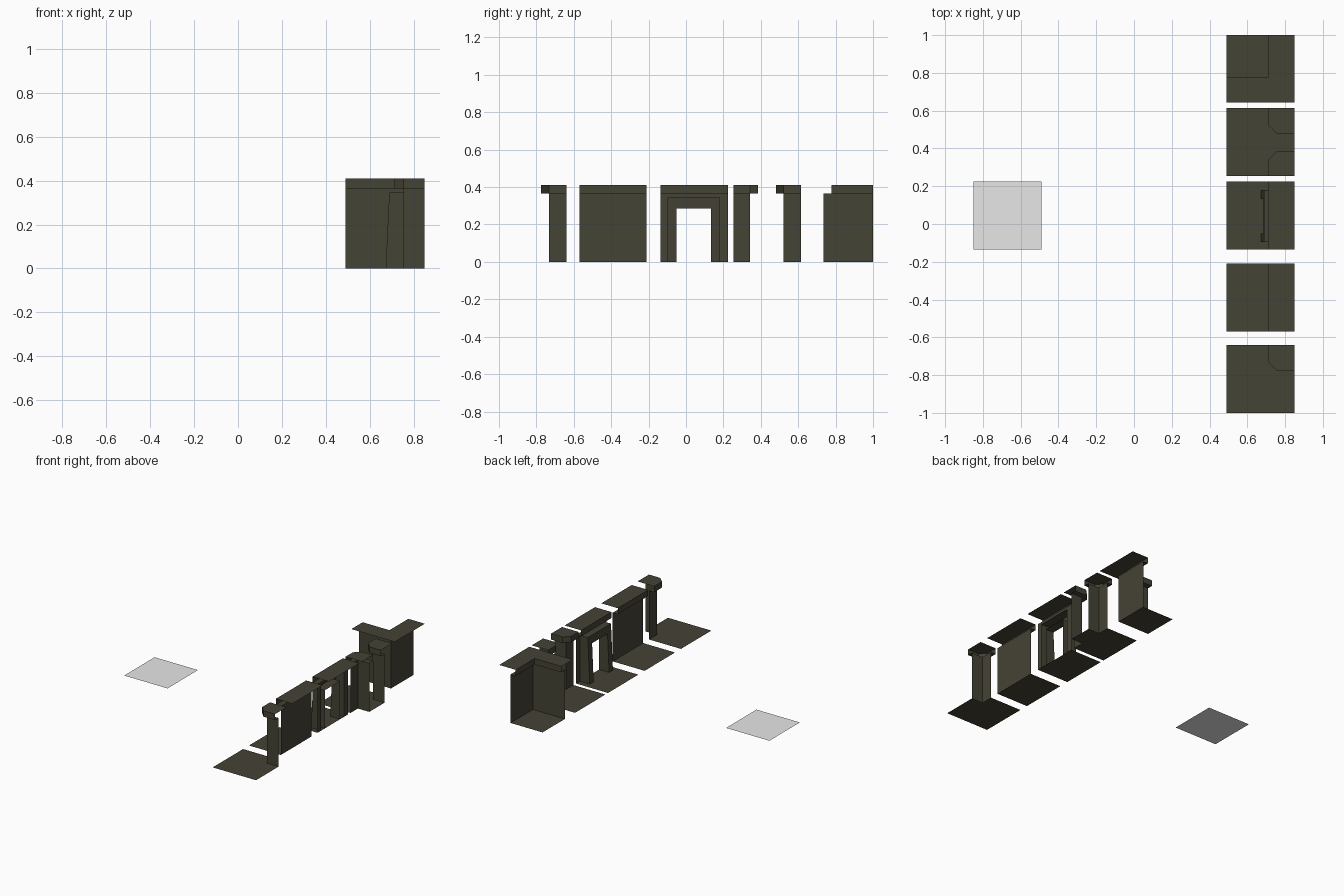
import bpy, bmesh
from mathutils import Vector

if "Cube" in bpy.data.objects:
    bpy.data.objects.remove(bpy.data.objects["Cube"])

def material(name, col):
    m = bpy.data.materials.new(name)
    m.diffuse_color = (*col, 1)
    m.use_nodes = True
    m.node_tree.nodes["Principled BSDF"].inputs["Base Color"].default_value = m.diffuse_color
    return m

STONE = material("dark olive stone", (0.060, 0.056, 0.036))
GREY = material("pale grey", (0.8, 0.8, 0.8))

X0, XW, XC, X1 = 0.49, 0.755, 0.713, 0.85     # floor edge, wall, cap lip, outer edge
LIP, TOP = 0.365, 0.41                        # cap underside and top heights
D = XW - XC                                   # overhang

def face(bm, pts, toward):
    """Polygon whose normal points along 'toward'."""
    f = bm.faces.new([bm.verts.new(p) for p in pts])
    f.normal_update()
    if f.normal.dot(Vector(toward)) < 0:
        f.normal_flip()

def flat(bm, pts, z, up=1):
    face(bm, [(x, y, z) for x, y in pts], (0, 0, up))

def ribbon(bm, path, z0, z1):
    """Vertical strip facing the right-hand side of the path."""
    for (ax, ay), (bx, by) in zip(path, path[1:]):
        face(bm, [(ax, ay, z0), (bx, by, z0), (bx, by, z1), (ax, ay, z1)],
             (by - ay, ax - bx, 0))

def finish(bm, name, mat=STONE):
    bmesh.ops.remove_doubles(bm, verts=bm.verts, dist=1e-4)
    me = bpy.data.meshes.new(name)
    bm.to_mesh(me)
    bm.free()
    me.materials.append(mat)
    bpy.context.collection.objects.link(bpy.data.objects.new(name, me))

def cap(bm, base, lip, outer):
    """Overhanging ledge: underside, front edge and flat top."""
    flat(bm, lip + base[::-1], LIP, -1)
    ribbon(bm, lip, LIP, TOP)
    flat(bm, lip + outer, TOP)

def floor(name, pts, mat=STONE):
    bm = bmesh.new()
    flat(bm, pts, 0)
    finish(bm, name, mat)

def wall(name, base, lip, outer):
    bm = bmesh.new()
    ribbon(bm, base, 0, LIP)
    cap(bm, base, lip, outer)
    finish(bm, name)

def pillar(name, y_edge, y_face):
    """Corner post between a tile edge and its facing side, with chamfered cap."""
    s = 1 if y_face > y_edge else -1
    base = [(XW, y_edge), (XW, y_face), (X1, y_face)]
    lip = [(XC, y_edge), (XC, y_face), (XW, y_face + s * D), (X1, y_face + s * D)]
    if s > 0:
        base, lip = base[::-1], lip[::-1]
    wall(name, base, lip, [(X1, y_edge)])

# single pillar tile
floor("pillar_tile_floor", [(X0, -1), (X1, -1), (X1, -0.733), (XW, -0.733), (XW, -0.64), (X0, -0.64)])
pillar("corner_pillar", -0.64, -0.733)

# straight wall tile
a, b = -0.57, -0.21
floor("wall_tile_floor", [(X0, a), (XW, a), (XW, b), (X0, b)])
wall("straight_wall", [(XW, b), (XW, a)], [(XC, b), (XC, a)], [(X1, a), (X1, b)])

# doorway tile
a, b = -0.135, 0.225
f0, f1, d0, d1 = -0.095, 0.18, -0.05, 0.133   # frame outside and opening
ZF, ZD = 0.345, 0.286
floor("door_tile_floor", [(X0, a), (XW, a), (XW, b), (X0, b)])
bm = bmesh.new()
ribbon(bm, [(XW, b), (XW, f1)], 0, LIP)
ribbon(bm, [(XW, f0), (XW, a)], 0, LIP)
ribbon(bm, [(XW, f1), (XW, f0)], ZF, LIP)
cap(bm, [(XW, b), (XW, a)], [(XC, b), (XC, a)], [(X1, a), (X1, b)])
finish(bm, "door_wall")

# door frame with a leaning front
def front(y, z):
    return (0.673 + 0.016 * z / ZF, y, z)

bm = bmesh.new()
outer = [(f0, 0), (f0, ZF), (f1, ZF), (f1, 0)]
inner = [(d0, 0), (d0, ZD), (d1, ZD), (d1, 0)]
out_dir = [(0, -1, 0), (0, 0, 1), (0, 1, 0)]
for i, n in enumerate(out_dir):
    o, p, q, r = outer[i], outer[i + 1], inner[i + 1], inner[i]
    face(bm, [front(*o), front(*p), front(*q), front(*r)], (-1, 0, 0))
    face(bm, [front(*o), front(*p), (XW, *p), (XW, *o)], n)
    face(bm, [front(*r), front(*q), (XW, *q), (XW, *r)], [-c for c in n])
finish(bm, "door_frame")

# double pillar tile
a, b = 0.255, 0.615
floor("double_pillar_floor", [(X0, a), (XW, a), (XW, 0.342), (X1, 0.342), (X1, 0.522),
                              (XW, 0.522), (XW, b), (X0, b)])
pillar("near_pillar", a, 0.342)
pillar("far_pillar", b, 0.522)

# inside corner tile
a, b, yw = 0.643, 1.0, 0.735
floor("corner_tile_floor", [(X0, yw), (XW, yw), (XW, b), (X0, b)])
wall("corner_wall", [(XW, b), (XW, yw), (X0, yw)],
     [(XC, b), (XC, yw + D), (X0, yw + D)], [(X0, a), (X1, a), (X1, b)])

# separate plain tile
floor("plain_floor_tile", [(-X1, -0.135), (-X0, -0.135), (-X0, 0.225), (-X1, 0.225)], GREY)
